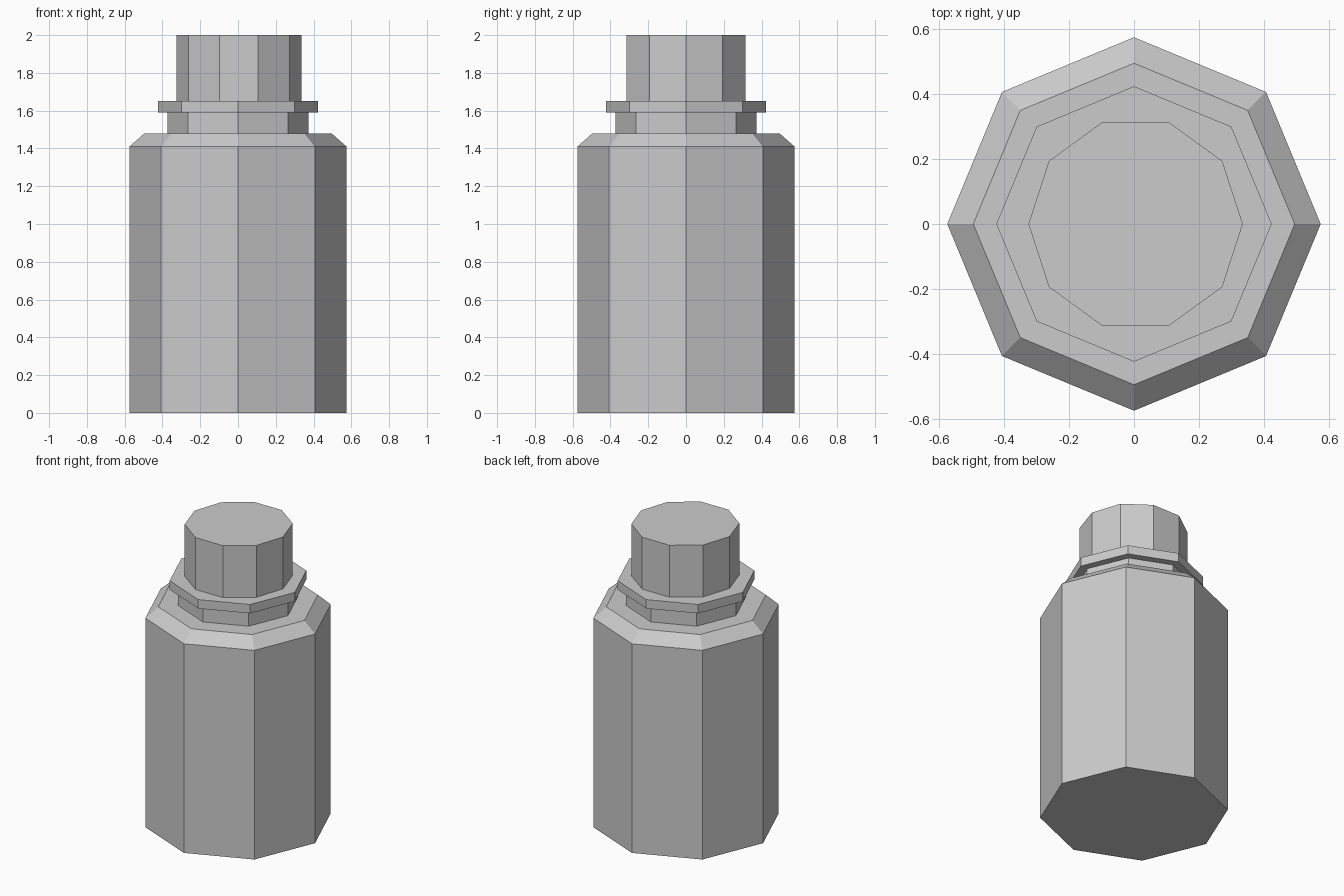
import bpy
import bmesh
from math import cos, sin, tau

if "Cube" in bpy.data.objects:
    bpy.data.objects.remove(bpy.data.objects["Cube"])


def lathe(name, sides, profile, x=0.0):
    """Flat-sided closed solid from (radius, z) rings, first corner on +x."""
    bm = bmesh.new()
    rings = [[bm.verts.new((x + r * cos(tau * i / sides), r * sin(tau * i / sides), z))
              for i in range(sides)] for r, z in profile]
    for low, high in zip(rings, rings[1:]):
        for i in range(sides):
            j = (i + 1) % sides
            bm.faces.new((low[i], low[j], high[j], high[i]))
    bm.faces.new(rings[0][::-1])
    bm.faces.new(rings[-1])
    mesh = bpy.data.meshes.new(name)
    bm.to_mesh(mesh)
    bm.free()
    obj = bpy.data.objects.new(name, mesh)
    bpy.context.collection.objects.link(obj)
    return obj


# Octagonal body with bevelled shoulder
lathe("bottle_body", 8, [(0.575, 0), (0.575, 1.41), (0.495, 1.48)])
# Short neck and the wider collar above it
lathe("bottle_neck", 8, [(0.373, 1.48), (0.373, 1.59)])
lathe("neck_collar", 8, [(0.424, 1.59), (0.424, 1.65)])
# Ten-sided cap, very slightly off centre
lathe("bottle_cap", 10, [(0.33, 1.65), (0.33, 2.0)], x=0.005)
